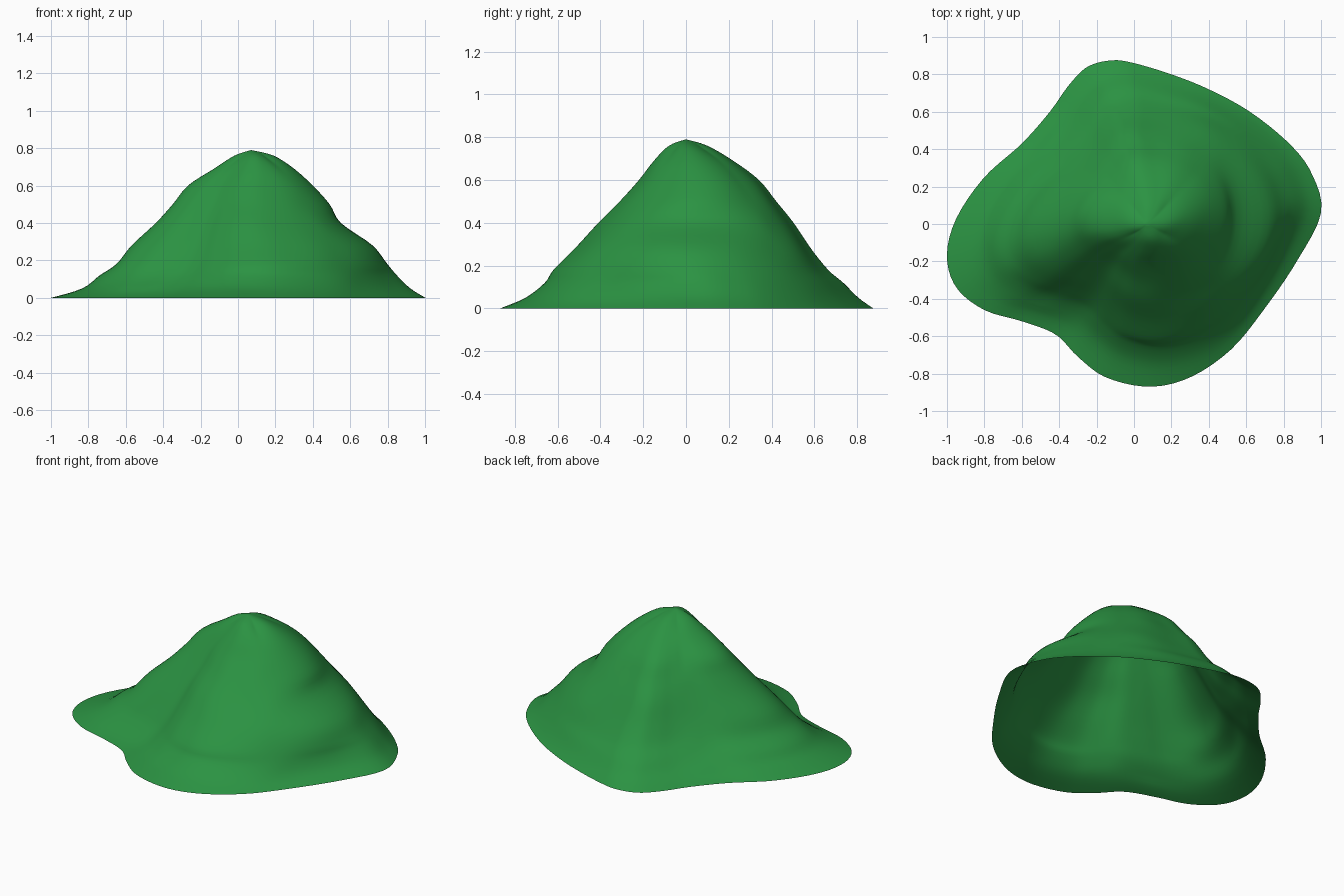
import bpy
import bmesh
import math
from mathutils import Vector

SEGMENTS = 112   # points around each contour
STEPS = 4        # rings between neighbouring height levels

# Foot of the hill, counter-clockwise
FOOT = [(1, .06), (.95, .27), (.83, .43), (.62, .6), (.4, .72), (.2, .8),
        (0, .86), (-.12, .875), (-.25, .84), (-.35, .74), (-.45, .6),
        (-.6, .43), (-.8, .25), (-.95, .03), (-1, -.17), (-.95, -.34),
        (-.8, -.46), (-.6, -.52), (-.42, -.59), (-.3, -.71), (-.15, -.82),
        (.08, -.87), (.3, -.82), (.52, -.67), (.7, -.45), (.87, -.2)]

# Extent of the hill at each height: z, x min, x max, y min, y max
LEVELS = [(0, -1, 1, -.87, .87), (.05, -.83, .92, -.75, .8),
          (.12, -.74, .85, -.66, .73), (.18, -.65, .8, -.62, .66),
          (.28, -.57, .72, -.52, .58), (.4, -.44, .55, -.41, .5),
          (.5, -.35, .49, -.31, .42), (.6, -.27, .4, -.22, .34),
          (.69, -.13, .3, -.15, .22), (.76, -.02, .19, -.08, .1),
          (.79, .07, .07, 0, 0)]


def spline(points, position, closed):
    """Smooth curve through points of any dimension."""
    count = len(points)
    i = math.floor(position)
    t = position - i

    def pick(k):
        return points[k % count] if closed else points[max(0, min(count - 1, k))]

    a, b, c, d = (Vector(pick(i + k)) for k in (-1, 0, 1, 2))
    return b + ((c - a) + ((a * 2 - b * 5 + c * 4 - d)
                           + (b * 3 - a - c * 3 + d) * t) * t) * (t / 2)


def smooth_ramp(value, start, end):
    t = max(0, min(1, (value - start) / (end - start)))
    return t * t * (3 - 2 * t)


def remove_default_cube():
    cube = bpy.data.objects.get("Cube")
    if cube:
        bpy.data.objects.remove(cube, do_unlink=True)


def make_material(name, colour):
    material = bpy.data.materials.new(name)
    material.use_nodes = True
    material.diffuse_color = colour
    shader = material.node_tree.nodes["Principled BSDF"]
    shader.inputs["Base Color"].default_value = colour
    shader.inputs["Roughness"].default_value = .9
    return material


def contour(position, foot, peak):
    """Foot outline fitted to a level; shelves fade out between the four sides."""
    reach = min(1, position, len(LEVELS) - 1 - position)
    exact = spline(LEVELS, position, False)
    eased = (spline(LEVELS, position - reach, False)
             + spline(LEVELS, position + reach, False) + exact) / 3
    height = max(0, exact[0] / peak)
    for point in foot:
        side = abs(math.cos(2 * math.atan2(point.y, point.x)))
        z, left, right, front, back = eased.lerp(exact, side)
        # The left flank turns into a full round soon above the foot
        flank = smooth_ramp(point.x, -.1, .5) * smooth_ramp(height, 0, .4)
        shape = point.lerp(point.normalized(), max(flank, .7 * height ** 3))
        yield ((left + right) / 2 + shape.x * (right - left) / 2,
               (front + back) / 2 + shape.y * (back - front) / 2, z)


def build_hill():
    half_depth = LEVELS[0][-1]
    foot = [spline(FOOT, k * len(FOOT) / SEGMENTS, True) for k in range(SEGMENTS)]
    foot = [Vector((p.x, p.y / half_depth)) for p in foot]
    peak = LEVELS[-1][0]
    bm = bmesh.new()

    # Stacked contours, open underneath
    rings = []
    for k in range((len(LEVELS) - 1) * STEPS):
        rings.append([bm.verts.new(p) for p in contour(k / STEPS, foot, peak)])
    for lower, upper in zip(rings, rings[1:]):
        for k in range(SEGMENTS):
            n = (k + 1) % SEGMENTS
            bm.faces.new((lower[k], lower[n], upper[n], upper[k]))

    # Rounded summit
    top = LEVELS[-1]
    summit = bm.verts.new((top[1], top[3], peak))
    for k in range(SEGMENTS):
        bm.faces.new((rings[-1][k], rings[-1][(k + 1) % SEGMENTS], summit))

    mesh = bpy.data.meshes.new("hill")
    bm.to_mesh(mesh)
    bm.free()
    hill = bpy.data.objects.new("hill", mesh)
    bpy.context.collection.objects.link(hill)
    mesh.materials.append(make_material("grass green", (.024, .29, .055, 1)))
    for polygon in mesh.polygons:
        polygon.use_smooth = True


remove_default_cube()
build_hill()
